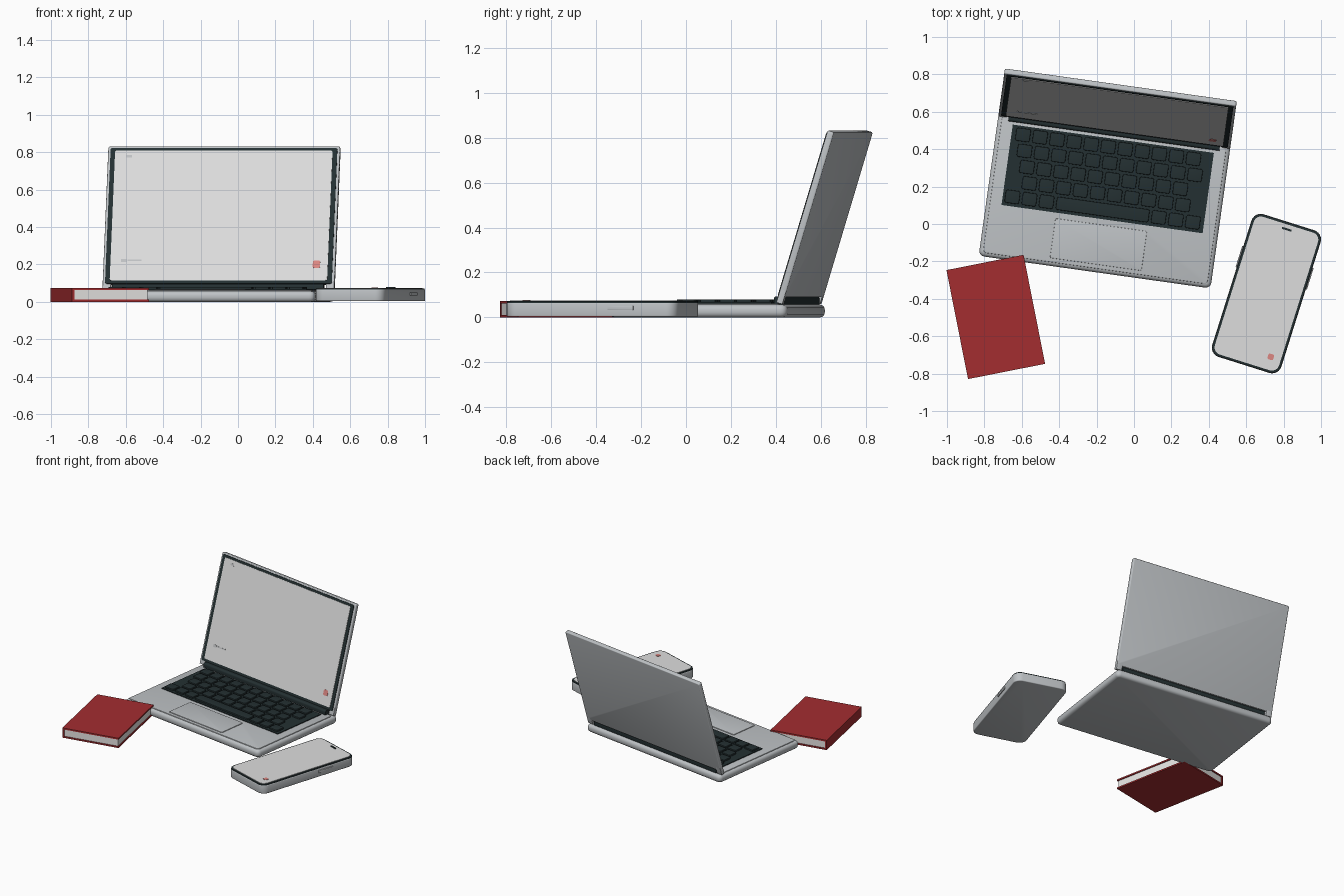
import bpy, bmesh, math
from mathutils import Matrix, Vector

if "Cube" in bpy.data.objects:
    bpy.data.objects.remove(bpy.data.objects["Cube"])


def material(name, rgb):
    """Flat colour from 0-255 sRGB values."""
    m = bpy.data.materials.new(name)
    lin = [((c / 255 + 0.055) / 1.055) ** 2.4 for c in rgb]
    m.diffuse_color = (*lin, 1)
    m.use_nodes = True
    m.node_tree.nodes["Principled BSDF"].inputs["Base Color"].default_value = m.diffuse_color
    return m


SILVER = material("silver metal", (190, 194, 197))
DARK = material("charcoal", (36, 48, 50))
SCREEN = material("pale screen", (222, 222, 222))
PAPER = material("paper", (232, 230, 228))
RED = material("cover red", (163, 45, 48))
CORAL = material("coral icon", (220, 135, 130))
MARK = material("grey mark", (192, 194, 196))


def add_block(bm, x, y, z, axis=2, radius=0.0, soft=0.0, seg=4):
    """Box from (min, max) ranges; corners rounded around an axis, rims softened."""
    part = bmesh.new()
    bmesh.ops.create_cube(part, size=1)
    size = Vector((x[1] - x[0], y[1] - y[0], z[1] - z[0]))
    mid = Vector((x[0] + x[1], y[0] + y[1], z[0] + z[1])) / 2
    bmesh.ops.scale(part, vec=size, verts=part.verts)
    bmesh.ops.translate(part, vec=mid, verts=part.verts)
    if radius:
        along = [e for e in part.edges
                 if abs(e.verts[0].co[axis] - e.verts[1].co[axis]) > 1e-6]
        bmesh.ops.bevel(part, geom=along, offset=radius, segments=seg,
                        profile=0.5, affect='EDGES')
    if soft:
        lo, hi = mid[axis] - size[axis] / 2, mid[axis] + size[axis] / 2
        rim = [e for e in part.edges
               if any(all(abs(v.co[axis] - s) < 1e-5 for v in e.verts) for s in (lo, hi))]
        bmesh.ops.bevel(part, geom=rim, offset=soft, segments=3,
                        profile=0.5, affect='EDGES')
    tmp = bpy.data.meshes.new("tmp")
    part.to_mesh(tmp)
    part.free()
    bm.from_mesh(tmp)
    bpy.data.meshes.remove(tmp)


def finish(name, bm, mat, frame):
    me = bpy.data.meshes.new(name)
    bm.to_mesh(me)
    bm.free()
    me.materials.append(mat)
    ob = bpy.data.objects.new(name, me)
    bpy.context.collection.objects.link(ob)
    ob.matrix_world = frame
    bpy.ops.object.select_all(action='DESELECT')
    ob.select_set(True)
    bpy.context.view_layer.objects.active = ob
    bpy.ops.object.shade_smooth_by_angle(angle=math.radians(35))
    return ob


def block(name, mat, frame, *ranges, **kw):
    bm = bmesh.new()
    add_block(bm, *ranges, **kw)
    return finish(name, bm, mat, frame)


def place(x, y, z, turn):
    return Matrix.Translation((x, y, z)) @ Matrix.Rotation(math.radians(turn), 4, 'Z')


# ---- Laptop base ----
laptop = place(-0.155, 0.139, 0, -8)
block("laptop_base", SILVER, laptop, (-0.626, 0.626), (-0.4, 0.4), (0, 0.057),
      radius=0.03, soft=0.022)
block("palm_deck", SILVER, laptop, (-0.606, 0.606), (-0.38, 0.36), (0.05, 0.062),
      radius=0.02, soft=0.003)
block("trackpad", SILVER, laptop, (-0.247, 0.247), (-0.358, -0.145), (0.06, 0.067),
      radius=0.008, soft=0.002)
block("keyboard_tray", DARK, laptop, (-0.543, 0.543), (-0.114, 0.32), (0.055, 0.068))

# Keys: (start, number of keys) for each row, back to front
bm = bmesh.new()
PITCH_X, PITCH_Y = 0.092, 0.084


def key(x0, x1, row):
    y1 = 0.308 - row * PITCH_Y
    add_block(bm, (x0, x1), (y1 - 0.07, y1), (0.066, 0.08), radius=0.01, soft=0.003, seg=2)


for row, (start, count) in enumerate([(-0.52, 11), (-0.5, 11), (-0.475, 10), (-0.45, 10)]):
    for i in range(count):
        x0 = start + i * PITCH_X
        key(x0, x0 + 0.078, row)
for i in range(3):
    key(-0.53 + i * PITCH_X, -0.452 + i * PITCH_X, 4)
    key(0.26 + i * PITCH_X, 0.338 + i * PITCH_X, 4)
key(-0.254, 0.246, 4)
finish("keys", bm, DARK, laptop)

# Hinge bar
block("hinge_bar", DARK, laptop, (-0.57, 0.57), (0.335, 0.38), (0.05, 0.094),
      axis=0, radius=0.012)

# ---- Laptop lid, leaning back ----
lid = laptop @ Matrix.Translation((0, 0.385, 0.07)) @ Matrix.Rotation(math.radians(-16.8), 4, 'X')
bm = bmesh.new()
add_block(bm, (-0.626, 0.626), (-0.03, 0), (0.02, 0.788), axis=1, radius=0.012, soft=0.006)
for s in (-1, 1):
    a, b = sorted((s * 0.58, s * 0.626))
    add_block(bm, (a, b), (-0.03, 0), (-0.012, 0.05), axis=1, soft=0.005)
finish("lid", bm, SILVER, lid)
block("lid_bezel", DARK, lid, (-0.612, 0.612), (-0.034, -0.02), (0.018, 0.776),
      axis=1, radius=0.01)
block("lid_screen", SCREEN, lid, (-0.587, 0.587), (-0.037, -0.03), (0.036, 0.76),
      axis=1, radius=0.008)
block("lid_icon", CORAL, lid, (0.506, 0.546), (-0.039, -0.034), (0.105, 0.145),
      axis=1, radius=0.008)
bm = bmesh.new()
for x, z in (((-0.525, -0.495), (0.722, 0.736)), ((-0.53, -0.5), (0.137, 0.155)),
             ((-0.495, -0.42), (0.143, 0.151))):
    add_block(bm, x, (-0.039, -0.034), z)
finish("lid_marks", bm, MARK, lid)

# ---- Phone ----
phone = place(0.708, -0.372, 0, -17.5)
W, L = 0.194, 0.4
block("phone_body", SILVER, phone, (-W, W), (-L, L), (0.003, 0.067),
      radius=0.052, soft=0.006, seg=6)
block("phone_bezel", DARK, phone, (-W + 0.002, W - 0.002), (-L + 0.002, L - 0.002),
      (0.06, 0.072), radius=0.05, soft=0.002, seg=6)
block("phone_screen", SCREEN, phone, (-W + 0.014, W - 0.014), (-L + 0.014, L - 0.014),
      (0.068, 0.075), radius=0.04, seg=6)
block("phone_speaker", DARK, phone, (-0.027, 0.027), (0.355, 0.366), (0.073, 0.08),
      radius=0.004, seg=2)
block("phone_icon", CORAL, phone, (0.108, 0.14), (-0.332, -0.3), (0.072, 0.077),
      radius=0.008, seg=2)
bm = bmesh.new()
for s in (-1, 1):
    a, b = sorted((s * (W - 0.01), s * (W + 0.006)))
    add_block(bm, (a, b), (0.085, 0.205), (0.033, 0.051), axis=0, soft=0.002)
finish("phone_buttons", bm, SILVER, phone)

# ---- Book ----
book = place(-0.739, -0.497, 0, 11.2)
bm = bmesh.new()
for z in ((0, 0.011), (0.063, 0.074)):
    add_block(bm, (-0.21, 0.21), (-0.297, 0.297), z)
add_block(bm, (-0.21, -0.197), (-0.297, 0.297), (0.0105, 0.0635))
finish("book_cover", bm, RED, book)
block("book_pages", PAPER, book, (-0.198, 0.203), (-0.291, 0.291), (0.01, 0.064))
